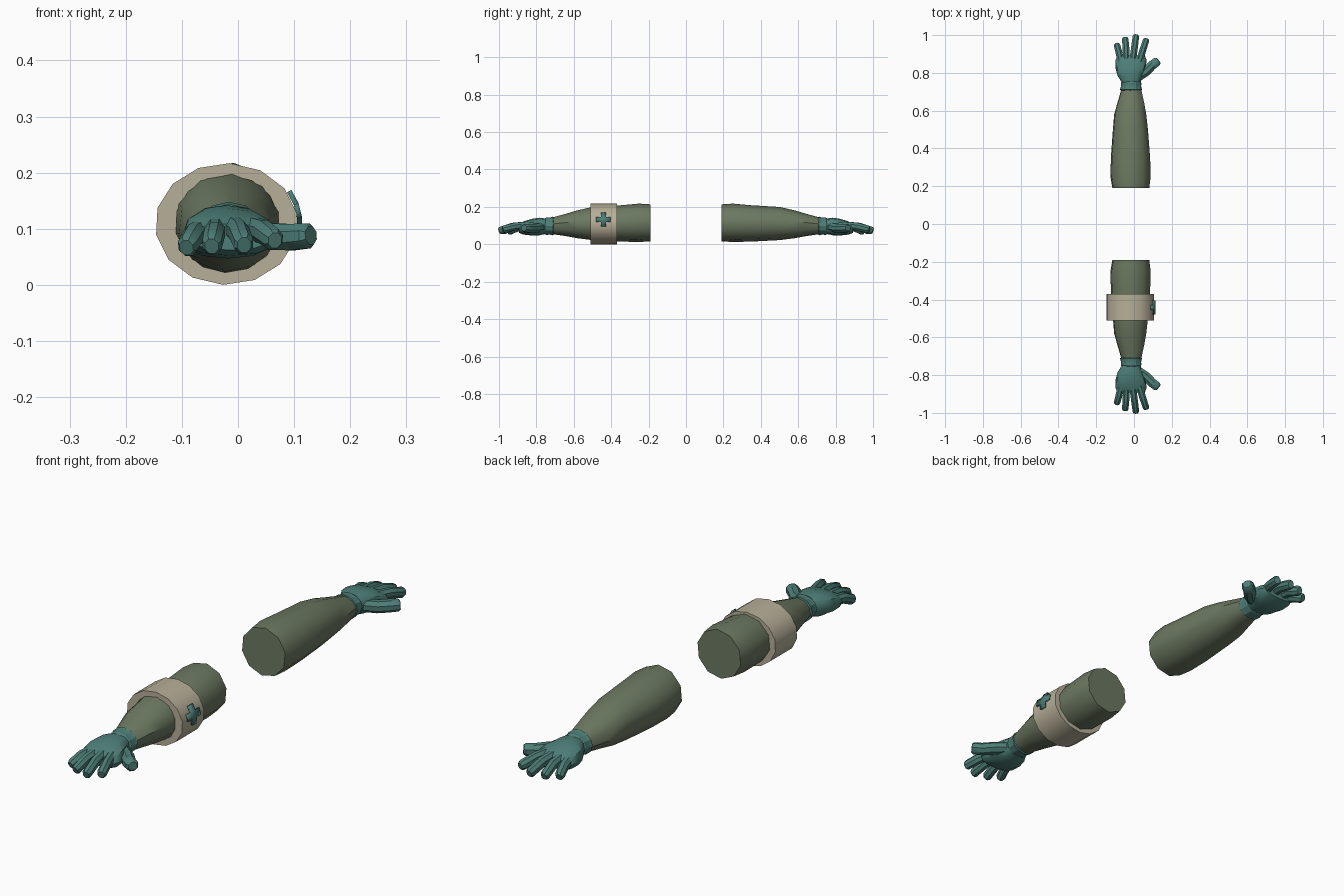
import bpy, bmesh, math
from mathutils import Vector

cube = bpy.data.objects.get("Cube")
if cube:
    bpy.data.objects.remove(cube)


def make_material(name, rgb):
    mat = bpy.data.materials.new(name)
    mat.use_nodes = True
    mat.diffuse_color = (*rgb, 1)
    mat.node_tree.nodes["Principled BSDF"].inputs["Base Color"].default_value = (*rgb, 1)
    return mat


SLEEVE = make_material("olive sleeve", (0.15, 0.19, 0.12))
GLOVE = make_material("teal glove", (0.075, 0.21, 0.185))
BAND = make_material("beige armband", (0.47, 0.43, 0.315))


def finish(bm, name, mat, angle=40):
    bmesh.ops.recalc_face_normals(bm, faces=bm.faces)
    mesh = bpy.data.meshes.new(name)
    bm.to_mesh(mesh)
    bm.free()
    mesh.materials.append(mat)
    obj = bpy.data.objects.new(name, mesh)
    bpy.context.collection.objects.link(obj)
    bpy.ops.object.select_all(action="DESELECT")
    obj.select_set(True)
    bpy.context.view_layer.objects.active = obj
    bpy.ops.object.shade_smooth_by_angle(angle=math.radians(angle))
    return obj


def loft(name, rings, mat, sign, closed=False, angle=40):
    """Skin a list of point rings; cap the ends, or join last ring to first."""
    bm = bmesh.new()
    loops = [[bm.verts.new((p[0], p[1] * sign, p[2])) for p in ring] for ring in rings]
    pairs = list(zip(loops, loops[1:]))
    if closed:
        pairs.append((loops[-1], loops[0]))
    else:
        bm.faces.new(loops[0])
        bm.faces.new(loops[-1])
    n = len(loops[0])
    for a, b in pairs:
        for i in range(n):
            j = (i + 1) % n
            bm.faces.new((a[i], a[j], b[j], b[i]))
    return finish(bm, name, mat, angle)


def section(y, x0, x1, z0, z1, n=10, phase=0.0, power=1.0):
    """Oval ring across the arm, fitted to a box; power below 1 squares it."""
    def bend(v):
        return math.copysign(abs(v) ** power, v)
    ring = []
    for i in range(n):
        t = math.tau * (i + phase) / n
        ring.append(Vector(((x0 + x1) / 2 + (x1 - x0) / 2 * bend(math.cos(t)), y,
                            (z0 + z1) / 2 + (z1 - z0) / 2 * bend(math.sin(t)))))
    return ring


def finger(name, path, width, height, sign):
    """Eight-sided bent digit with a blunt, bevelled tip."""
    pts = [Vector(p) for p in path]
    end = (pts[-1] - pts[-2]).normalized()
    pts.insert(-1, pts[-1] - end * 0.009)
    scales = [1.0] * (len(pts) - 2) + [0.95, 0.68]
    rings = []
    for i, p in enumerate(pts):
        tangent = (pts[min(i + 1, len(pts) - 1)] - pts[max(i - 1, 0)]).normalized()
        side = tangent.cross(Vector((0, 0, 1))).normalized()
        up = side.cross(tangent)
        ring = []
        for k in range(8):
            t = math.tau * (k + 0.5) / 8
            ring.append(p + side * math.cos(t) * width * scales[i] * 0.54
                        + up * math.sin(t) * height * scales[i] * 0.54)
        rings.append(ring)
    loft(name, rings, GLOVE, sign, angle=35)


SLEEVE_SHAPE = [
    (0.19, -0.117, 0.083, 0.015, 0.214),
    (0.25, -0.127, 0.091, 0.012, 0.218),
    (0.35, -0.125, 0.088, 0.014, 0.209),
    (0.50, -0.114, 0.076, 0.022, 0.200),
    (0.58, -0.107, 0.067, 0.032, 0.182),
    (0.64, -0.090, 0.056, 0.043, 0.164),
    (0.72, -0.066, 0.038, 0.055, 0.142),
]
CUFF_SHAPE = [
    (0.708, -0.070, 0.038, 0.052, 0.144),
    (0.711, -0.075, 0.043, 0.048, 0.148),
    (0.728, -0.069, 0.038, 0.052, 0.143),
    (0.746, -0.070, 0.039, 0.050, 0.144),
    (0.757, -0.064, 0.034, 0.054, 0.138),
]
PALM_SHAPE = [
    (0.745, -0.062, 0.032, 0.057, 0.137),
    (0.785, -0.087, 0.046, 0.048, 0.142),
    (0.825, -0.098, 0.062, 0.047, 0.136),
    (0.870, -0.097, 0.067, 0.052, 0.122),
    (0.893, -0.085, 0.056, 0.062, 0.109),
]
FINGERS = {
    "little_finger": [(-0.066, 0.84, 0.095), (-0.079, 0.905, 0.088), (-0.092, 0.953, 0.066)],
    "ring_finger": [(-0.040, 0.84, 0.100), (-0.042, 0.925, 0.092), (-0.047, 0.986, 0.069)],
    "middle_finger": [(-0.010, 0.84, 0.103), (0.002, 0.93, 0.094), (0.011, 1.0, 0.071)],
    "index_finger": [(0.022, 0.84, 0.101), (0.045, 0.915, 0.095), (0.066, 0.980, 0.079)],
}
THUMB = [(0.015, 0.775, 0.092), (0.065, 0.808, 0.086), (0.095, 0.84, 0.085), (0.130, 0.866, 0.088)]

# Two arms mirrored front to back, thumbs on the same side
for side, sign in (("front", -1), ("back", 1)):
    loft(side + "_sleeve", [section(*s, phase=0.35) for s in SLEEVE_SHAPE], SLEEVE, sign)
    loft(side + "_cuff", [section(*s, n=12) for s in CUFF_SHAPE], GLOVE, sign, angle=25)
    loft(side + "_palm", [section(*s, n=12, power=0.8) for s in PALM_SHAPE], GLOVE, sign)
    for name, path in FINGERS.items():
        finger(side + "_" + name, path, 0.036, 0.041, sign)
    finger(side + "_thumb", THUMB, 0.050, 0.047, sign)

# Armband: a closed thick ring round the front sleeve
outer = (-0.148, 0.107, 0.0, 0.217)
inner = (-0.112, 0.074, 0.022, 0.196)
ring_corners = [(0.37, outer), (0.51, outer), (0.51, inner), (0.37, inner)]
loft("armband", [section(y, *box, n=14, phase=0.4) for y, box in ring_corners],
     BAND, -1, closed=True, angle=35)

# Cross badge: five cells wrapped on the side of the armband
bm = bmesh.new()
steps = (-0.038, -0.013, 0.013, 0.038)
grid = {}


def badge_point(i, j):
    if (i, j) not in grid:
        t = 0.21 + steps[j] / 0.112
        x = -0.0205 + 0.131 * math.cos(t)
        grid[i, j] = bm.verts.new((x, -0.442 + steps[i], 0.1085 + 0.112 * math.sin(t)))
    return grid[i, j]


for i, j in ((1, 0), (1, 1), (1, 2), (0, 1), (2, 1)):
    bm.faces.new([badge_point(i + a, j + b) for a, b in ((0, 0), (1, 0), (1, 1), (0, 1))])
badge = finish(bm, "cross_badge", GLOVE, 30)
thick = badge.modifiers.new("thickness", "SOLIDIFY")
thick.thickness = 0.009
thick.offset = 0
